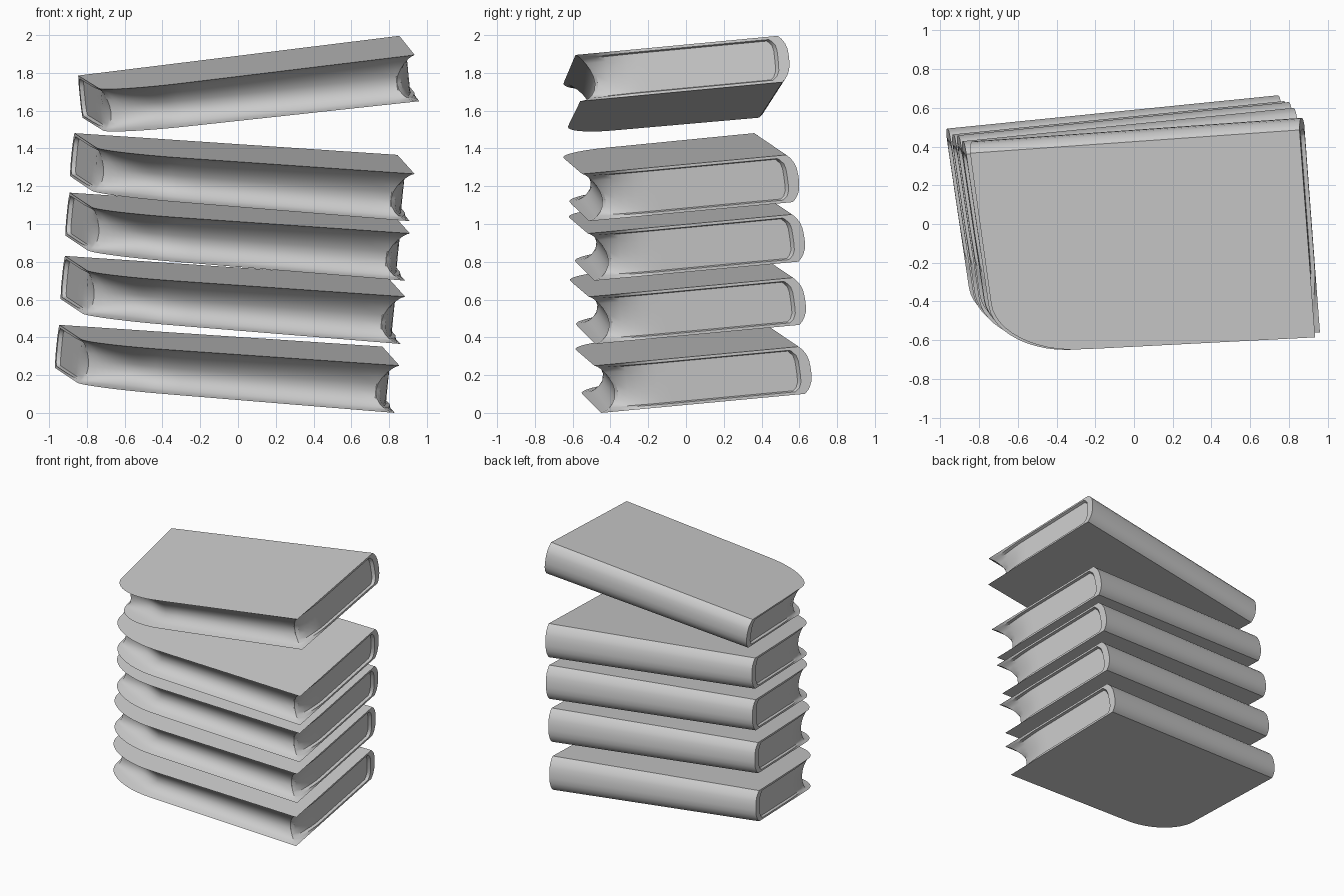
import bpy, bmesh, math
from mathutils import Vector

cube = bpy.data.objects.get("Cube")
if cube:
    bpy.data.objects.remove(cube, do_unlink=True)

grey = bpy.data.materials.new("plain_grey")
grey.use_nodes = True
grey.diffuse_color = (0.6, 0.6, 0.6, 1)
grey.node_tree.nodes["Principled BSDF"].inputs["Base Color"].default_value = (0.6, 0.6, 0.6, 1)

LEVELS = [0, .03, .06, .08, .14, .25, .4, .55, .7, .82, .92, .94, .97, 1]
END_V = [.9, .8, .6, .45, .36, .3, .25, .2, .15, .1]
RX, RY = .24, .27          # rounded front left corner
LEAN = .04                 # left end slants inwards towards the front
DEPTH = .09                # depth of the fore edge hollow


def hollow(t):
    """Concave fore edge between the covers."""
    return max(0, math.sin(math.pi * t ** .75)) ** .7


def spine(t):
    """Back of the book, bulging between the covers."""
    return 1.01 + .045 * (1 - abs(2 * t - 1) ** 3)


def end_columns(t):
    """Stations along a page end as (v, inside the cover frame)."""
    rim = .985 - .07 * abs(2 * t - 1) ** 5
    return [(rim + .015, False), (rim, True)] + [(v, True) for v in END_V]


def recess(inside, t):
    """Page ends sit slightly inside the covers."""
    return .012 if inside and .07 < t < .93 else 0


def outline(t):
    """Plan outline of the book at height t."""
    h = hollow(t)
    pts = [(-1 + i / 8, spine(t)) for i in range(9)]
    # right page end, curling in towards the fore edge
    for v, inside in end_columns(t):
        curl = .06 * h * max(0, 1 - v / .32) ** 1.5
        pts.append((-recess(inside, t) - curl, max(v, .1 * h + .02 * v)))
    # fore edge
    start = -(1 - RX - LEAN)
    for i in range(12):
        u = start * i / 12
        pts.append((u - (.06 * h if i == 0 else 0), DEPTH * h * (1 - .4 * u) - .03 * u))
    # rounded corner, hollowed more deeply
    for i in range(13):
        a = math.pi / 2 * i / 12
        s, c = math.sin(a), math.cos(a)
        dip = 1 - .25 * h * math.sin(2 * a)
        rx = (RX - h * (.03 + .05 * c)) * dip
        ry = (RY - DEPTH * h * (1 - .4 * start)) * dip
        v = RY - ry * c
        u = -1 + RX - rx * s
        pts.append((u + LEAN * (1 - v * s), v - .03 * u * c))
    # left page end
    for v, inside in reversed(end_columns(t)):
        if v > RY + .02:
            fade = .03 * h * max(0, 1 - (v - RY) / .2)
            pts.append((-1 + LEAN * (1 - v) + max(recess(inside, t), fade), v))
    return pts


def book(name, corner, along, across, up):
    """Loft the outlines, starting from the lower front right corner."""
    along, across, up, corner = map(Vector, (along, across, up, corner))
    bm = bmesh.new()

    def ring(points, t):
        # the book gets slightly thinner towards the left end
        return [bm.verts.new(corner + along * u + across * v + up * (t - .09 * u * (1 - t)))
                for u, v in points]

    def shrunk(t):
        return [(-.5 + (u + .5) * .93, .5 + (v - .5) * .93) for u, v in outline(t)]

    rings = [ring(shrunk(0), 0)]
    rings += [ring(outline(t), t) for t in LEVELS]
    rings.append(ring(shrunk(1), 1))
    n = len(rings[0])
    for low, high in zip(rings, rings[1:]):
        for i in range(n):
            j = (i + 1) % n
            bm.faces.new((low[i], low[j], high[j], high[i]))
    bm.faces.new(rings[0])
    bm.faces.new(rings[-1])
    bmesh.ops.recalc_face_normals(bm, faces=bm.faces)
    mesh = bpy.data.meshes.new(name)
    bm.to_mesh(mesh)
    bm.free()
    mesh.materials.append(grey)
    ob = bpy.data.objects.new(name, mesh)
    bpy.context.collection.objects.link(ob)
    bpy.ops.object.select_all(action='DESELECT')
    ob.select_set(True)
    bpy.context.view_layer.objects.active = ob
    bpy.ops.object.shade_smooth_by_angle(angle=math.radians(35))


# four stacked books leaning the same way
for i, (x, y, z) in enumerate([(.83, -.45, 0), (.86, -.48, .365),
                               (.885, -.485, .70), (.91, -.515, 1.015)]):
    book(f"book_{i + 1}", (x, y, z), (1.71, .17, -.115), (-.09, 1.07, .10), (.025, -.035, .25))

# top book tipped the other way
book("top_book", (.96, -.56, 1.65), (1.70, .12, .21), (-.08, 1.06, .10), (-.025, -.025, .245))
